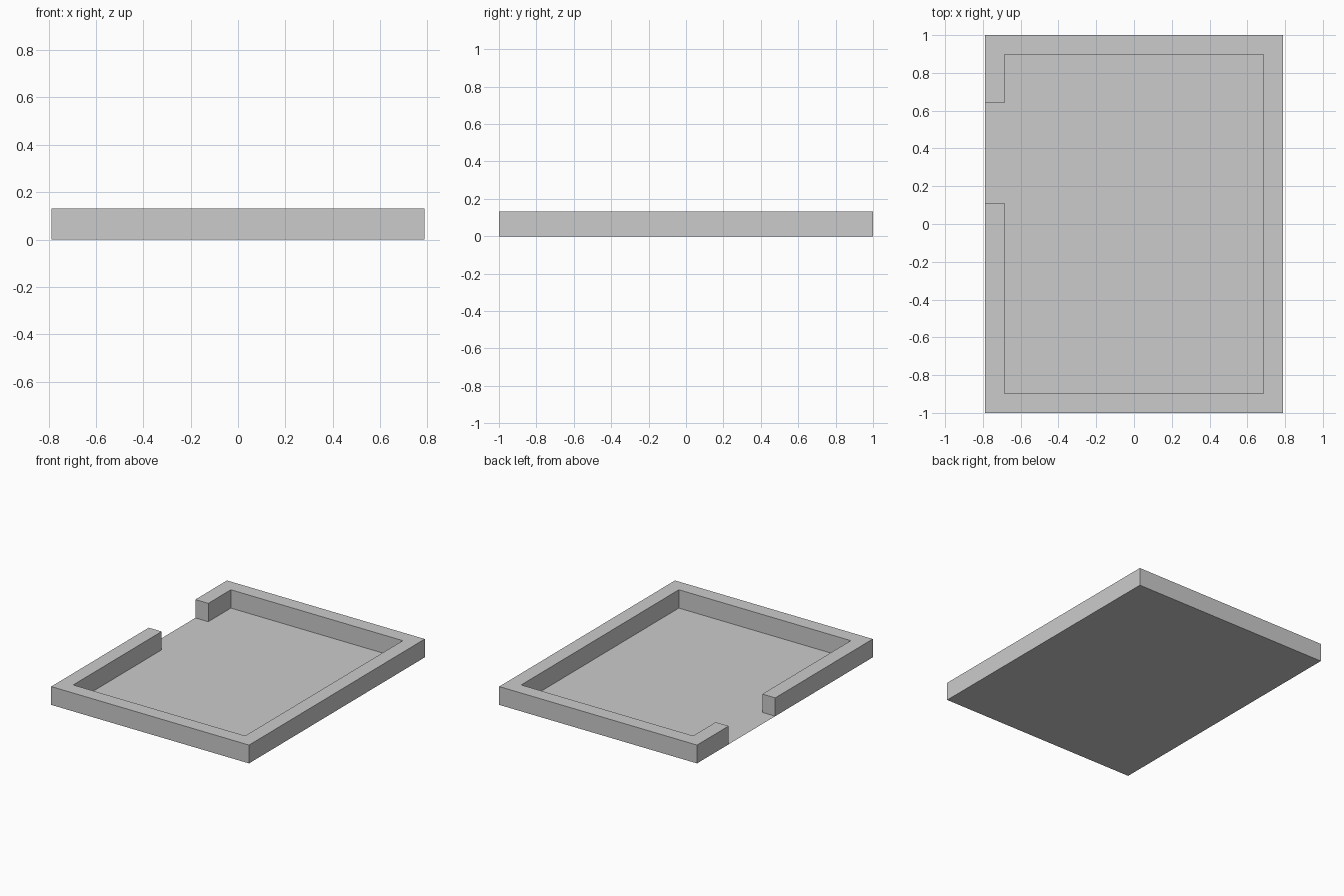
import bpy, bmesh

if "Cube" in bpy.data.objects:
    bpy.data.objects.remove(bpy.data.objects["Cube"])

W, D, H = 0.788, 1.0, 0.132      # half width, half depth, wall height
IW, ID = 0.685, 0.897            # inner half width and depth
GAP_LOW, GAP_HIGH = 0.11, 0.64   # doorway in the left wall


def make_object(name, outline, height=0.0):
    """Flat outline, raised into an open-bottomed prism when a height is given."""
    bm = bmesh.new()
    face = bm.faces.new([bm.verts.new((x, y, 0)) for x, y in outline])
    if height:
        top = bmesh.ops.extrude_face_region(bm, geom=[face])["geom"]
        verts = [v for v in top if isinstance(v, bmesh.types.BMVert)]
        bmesh.ops.translate(bm, verts=verts, vec=(0, 0, height))
        # the floor closes the underside
        base = [f for f in bm.faces if all(v.co.z < 1e-6 for v in f.verts)]
        bmesh.ops.delete(bm, geom=base, context='FACES_ONLY')
        bmesh.ops.recalc_face_normals(bm, faces=bm.faces)
        if max(bm.faces, key=lambda f: f.calc_area()).normal.z < 0:
            bmesh.ops.reverse_faces(bm, faces=bm.faces)
    mesh = bpy.data.meshes.new(name)
    bm.to_mesh(mesh)
    bm.free()
    obj = bpy.data.objects.new(name, mesh)
    bpy.context.collection.objects.link(obj)
    return obj


# Floor sheet
make_object("floor", [(-W, -D), (W, -D), (W, D), (-W, D)])

# Surrounding wall, one C-shaped run broken by the doorway
make_object("perimeter_wall", [
    (-W, GAP_LOW), (-W, -D), (W, -D), (W, D), (-W, D), (-W, GAP_HIGH),
    (-IW, GAP_HIGH), (-IW, ID), (IW, ID), (IW, -ID), (-IW, -ID), (-IW, GAP_LOW),
], H)
